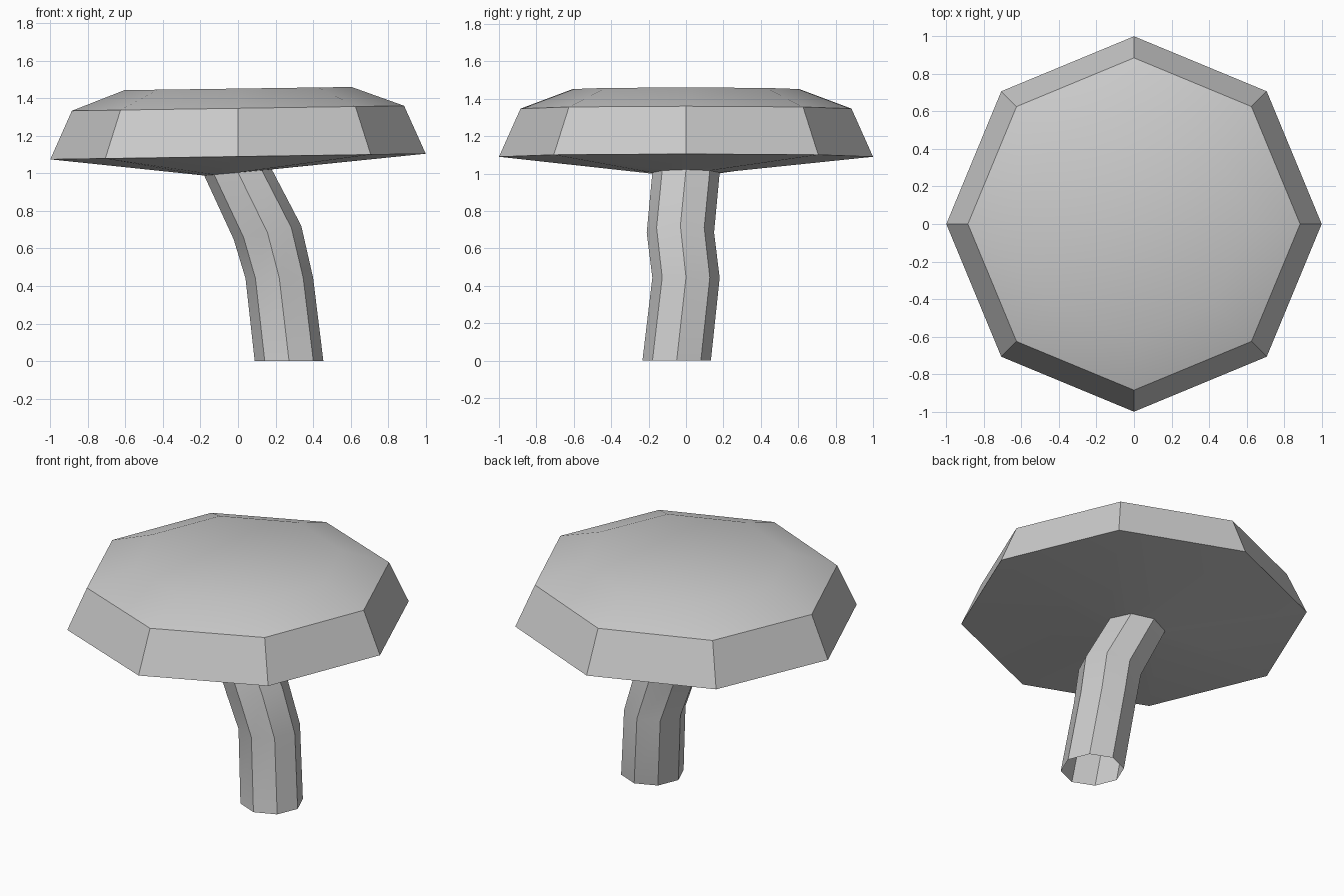
import bpy
import bmesh
from math import cos, sin, radians, tau

SIDES = 8

old = bpy.data.objects.get("Cube")
if old:
    bpy.data.objects.remove(old, do_unlink=True)

grey = bpy.data.materials.new("light grey")
grey.use_nodes = True
colour = (0.6, 0.6, 0.6, 1)
grey.diffuse_color = colour
grey.node_tree.nodes["Principled BSDF"].inputs["Base Color"].default_value = colour


def loft(name, rings, close_end):
    """Join octagonal rings (x, y, z, radius, slope along x) from bottom to top."""
    bm = bmesh.new()
    loops = []
    for x, y, z, radius, slope in rings:
        loop = []
        for i in range(SIDES):
            a = tau * i / SIDES
            dx = radius * cos(a)
            loop.append(bm.verts.new((x + dx, y + radius * sin(a), z + slope * dx)))
        loops.append(loop)
    for low, high in zip(loops, loops[1:]):
        for i in range(SIDES):
            j = (i + 1) % SIDES
            bm.faces.new((low[i], low[j], high[j], high[i]))
    if close_end:
        bm.faces.new(loops[-1])
    mesh = bpy.data.meshes.new(name)
    bm.to_mesh(mesh)
    bm.free()
    mesh.materials.append(grey)
    obj = bpy.data.objects.new(name, mesh)
    bpy.context.collection.objects.link(obj)
    bpy.ops.object.select_all(action="DESELECT")
    obj.select_set(True)
    bpy.context.view_layer.objects.active = obj
    bpy.ops.object.shade_smooth_by_angle(angle=radians(30))
    return obj


# Ring shared by the top of the stem and the underside of the cap
neck = (0, 0, 1.005, 0.18, 0.09)

# Bent stem, open at the foot
loft("stem", [
    (0.272, -0.05, 0, 0.183, 0),
    (0.22, 0, 0.443, 0.18, 0.01),
    (0.157, -0.03, 0.685, 0.18, 0.2),
    neck,
], close_end=False)

# Slightly tilted cap: shallow underside, steep rim, low bevel, flat top
loft("cap", [
    neck,
    (0, 0, 1.09, 1.0, 0.015),
    (0, 0, 1.347, 0.885, 0.015),
    (0, 0, 1.452, 0.605, 0.014),
], close_end=True)
